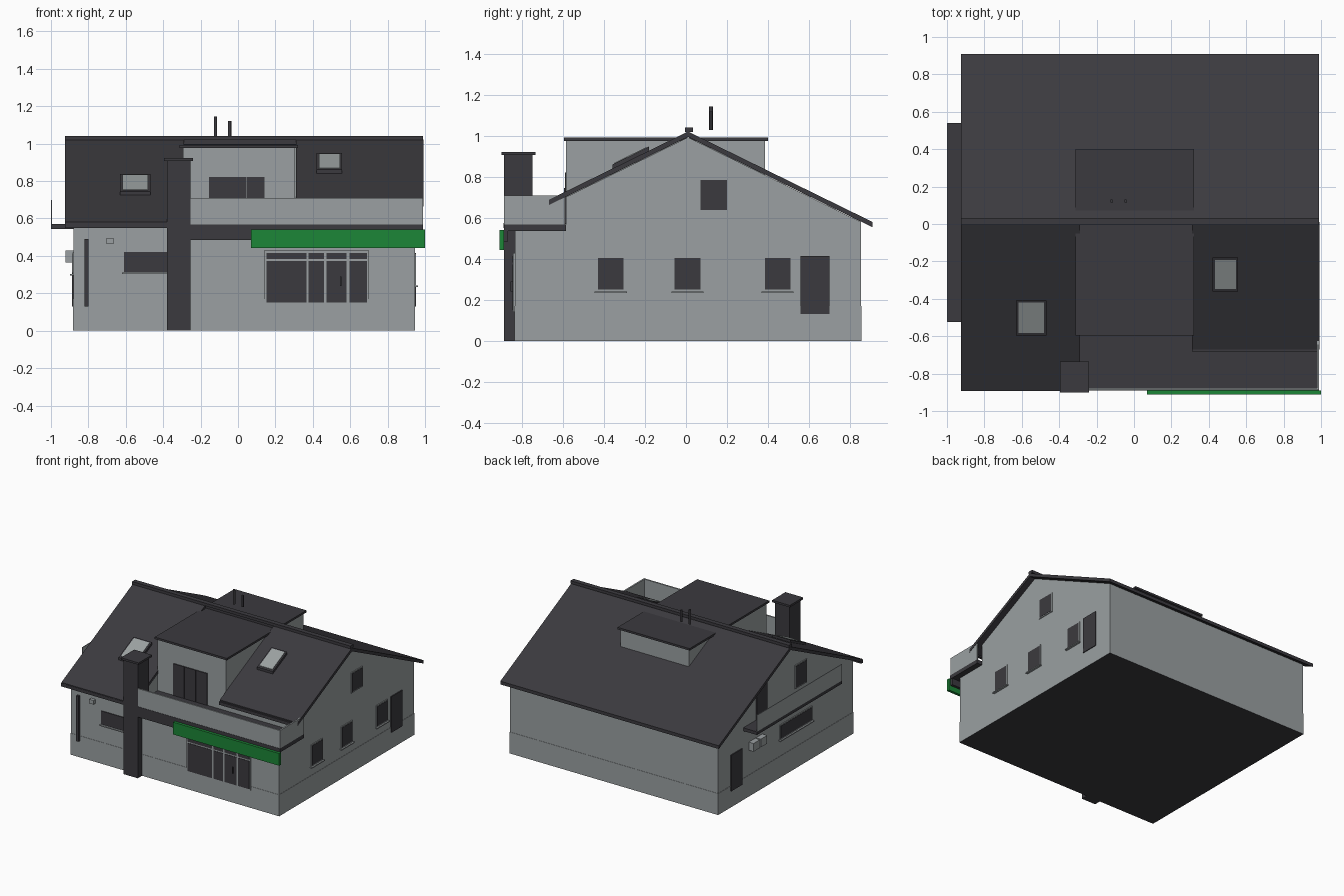
import bpy, bmesh, math
from mathutils import Vector

if "Cube" in bpy.data.objects:
    bpy.data.objects.remove(bpy.data.objects["Cube"])


def material(name, rgb):
    m = bpy.data.materials.new(name)
    m.diffuse_color = (*rgb, 1)
    m.use_nodes = True
    m.node_tree.nodes["Principled BSDF"].inputs["Base Color"].default_value = m.diffuse_color
    return m


WALL = material("pale grey render", (0.325, 0.352, 0.36))
DARK = material("charcoal", (0.044, 0.042, 0.049))
GREEN = material("sign green", (0.012, 0.24, 0.038))
GLASS = material("skylight glass", (0.33, 0.36, 0.36))


def prism(name, profile, x0, x1, mat):
    """Extrude a (y, z) outline along x."""
    bm = bmesh.new()
    ends = [[bm.verts.new((x, y, z)) for y, z in profile] for x in (x0, x1)]
    bm.faces.new(ends[0])
    bm.faces.new(ends[1][::-1])
    n = len(profile)
    for i in range(n):
        j = (i + 1) % n
        bm.faces.new((ends[0][i], ends[1][i], ends[1][j], ends[0][j]))
    bmesh.ops.recalc_face_normals(bm, faces=bm.faces)
    me = bpy.data.meshes.new(name)
    bm.to_mesh(me)
    bm.free()
    me.materials.append(mat)
    ob = bpy.data.objects.new(name, me)
    bpy.context.collection.objects.link(ob)
    return ob


def box(name, x, y, z, mat):
    return prism(name, [(y[0], z[0]), (y[1], z[0]), (y[1], z[1]), (y[0], z[1])], x[0], x[1], mat)


RIDGE_Y, RIDGE_Z, SLOPE, THICK = 0.01, 1.022, 0.49, 0.026


def roof_z(y):
    return RIDGE_Z - SLOPE * abs(y - RIDGE_Y)


def roof(name, x0, x1, eave):
    prism(name, [(RIDGE_Y, RIDGE_Z), (eave, roof_z(eave)), (eave, roof_z(eave) - THICK),
                 (RIDGE_Y, RIDGE_Z - THICK)], x0, x1, DARK)


def gable(name, x0, x1, front, back=0.855):
    d = THICK + 0.002
    prism(name, [(front, 0.54), (front, roof_z(front) - d), (RIDGE_Y, RIDGE_Z - d),
                 (back, roof_z(back) - d), (back, 0.54)], x0, x1, WALL)


# Walls, with a dark underside to the plinth
LEFT, RIGHT, FRONT, BACK = -0.88, 0.945, -0.835, 0.855
plinth = box("plinth", (LEFT - 0.002, RIGHT + 0.002), (FRONT - 0.002, BACK + 0.002), (0, 0.17), WALL)
plinth.data.materials.append(DARK)
for face in plinth.data.polygons:
    if face.normal.z < -0.9:
        face.material_index = 1
box("ground_floor", (LEFT, RIGHT), (FRONT, BACK), (0.17, 0.54), WALL)
gable("left_attic", LEFT, -0.295, FRONT)
gable("right_attic", 0.305, RIGHT, -0.585)
box("back_attic_wall", (-0.295, 0.305), (0.8, BACK), (0.54, 0.58), WALL)

# Roof slopes and ridge cap
roof("back_roof", -0.925, 0.99, 0.91)
roof("front_left_roof", -0.925, -0.29, -0.89)
roof("front_right_roof", 0.31, 0.992, -0.67)
box("ridge_cap", (-0.925, 0.99), (-0.005, 0.033), (1.02, 1.042), DARK)
box("left_gutter", (-0.925, -0.38), (-0.892, -0.872), (0.55, 0.575), DARK)
box("right_gutter", (0.31, 0.985), (-0.682, -0.662), (0.655, 0.68), DARK)

# Flat-roofed dormer running under the ridge
box("dormer", (-0.295, 0.305), (-0.585, 0.385), (0.56, 0.976), WALL)
box("dormer_roof", (-0.312, 0.32), (-0.597, 0.4), (0.976, 0.992), DARK)

# Front balcony with parapet, fascia beam and sign
box("balcony_floor", (-0.295, 0.99), (-0.89, -0.585), (0.537, 0.568), DARK)
box("front_parapet", (-0.255, 0.99), (-0.888, -0.876), (0.568, 0.71), WALL)
box("side_parapet", (0.978, 0.99), (-0.876, -0.59), (0.568, 0.71), WALL)
box("fascia_beam", (-0.255, 0.985), (-0.89, -0.87), (0.485, 0.537), DARK)
box("sign_board", (0.07, 1.0), (-0.912, -0.89), (0.443, 0.54), GREEN)

# Side balcony
box("side_balcony_floor", (-1.0, LEFT), (-0.525, 0.54), (0.545, 0.57), DARK)
box("side_balcony_rail", (-1.0, -0.995), (-0.525, 0.54), (0.57, 0.70), WALL)

# Chimney
box("chimney", (-0.38, -0.255), (-0.89, -0.75), (0, 0.907), DARK)
box("chimney_cap", (-0.395, -0.24), (-0.902, -0.735), (0.907, 0.923), DARK)

# Vent pipes
for x, top in ((-0.12, 1.145), (-0.045, 1.12)):
    bpy.ops.mesh.primitive_cylinder_add(vertices=12, radius=0.009, depth=top - 1.03,
                                        location=(x, 0.122, (top + 1.03) / 2))
    pipe = bpy.context.object
    pipe.name = "vent_pipe"
    pipe.data.materials.append(DARK)
    bpy.ops.object.shade_smooth_by_angle()


# Skylights lying on the front slopes
def skylight(x0, x1, y0, y1):
    def layer(name, inset, lo, hi, mat):
        a, b = y0 + inset, y1 - inset
        prism(name, [(a, roof_z(a) + lo), (b, roof_z(b) + lo), (b, roof_z(b) + hi),
                     (a, roof_z(a) + hi)], x0 + inset, x1 - inset, mat)
    layer("skylight_frame", 0, -0.005, 0.02, DARK)
    layer("skylight_glass", 0.012, 0.015, 0.024, GLASS)


skylight(-0.63, -0.468, -0.595, -0.408)
skylight(0.42, 0.557, -0.36, -0.18)


# Openings on the side walls: framed panes with optional sill
def side_opening(wall, y, z, sill=False, frame=0.008):
    s = 1 if wall > 0 else -1

    def plate(name, grow, depth, zz, mat):
        xs = sorted((wall, wall + s * depth))
        box(name, xs, (y[0] - grow, y[1] + grow), zz, mat)
    if frame:
        plate("window_frame", frame, 0.006, (z[0] - frame, z[1] + frame), WALL)
    plate("window_pane", 0, 0.008, z, DARK)
    if sill:
        plate("window_sill", 0.016, 0.018, (z[0] - 0.016, z[0] - 0.008), WALL)


for y in ((-0.43, -0.305), (-0.055, 0.07), (0.385, 0.51)):
    side_opening(RIGHT, y, (0.25, 0.405), sill=True)
side_opening(RIGHT, (0.56, 0.70), (0.13, 0.415), frame=0)
side_opening(RIGHT, (0.07, 0.20), (0.64, 0.785))
side_opening(LEFT, (0.56, 0.70), (0.13, 0.415), frame=0)
side_opening(LEFT, (-0.31, 0.08), (0.31, 0.41), sill=True)
side_opening(LEFT, (-0.24, -0.11), (0.64, 0.81))
side_opening(LEFT, (0.25, 0.38), (0.57, 0.82), frame=0)

# Air-conditioning boxes on the left wall
for y in (0.30, 0.39):
    box("wall_unit", (-0.922, LEFT), (y, y + 0.08), (0.365, 0.43), WALL)

# Shop window: pale frame with four bays, transom above
box("shop_frame", (0.14, 0.70), (-0.844, FRONT), (0.14, 0.43), WALL)
for a, b in ((0.152, 0.365), (0.378, 0.46), (0.473, 0.58), (0.595, 0.69)):
    box("shop_pane", (a, b), (-0.847, -0.844), (0.15, 0.372), DARK)
    box("transom_pane", (a, b), (-0.847, -0.844), (0.383, 0.415), DARK)
box("door_handle", (0.545, 0.553), (-0.856, -0.847), (0.24, 0.29), DARK)

# Front left window, downpipe and vent
box("front_window", (-0.61, -0.38), (-0.841, FRONT), (0.315, 0.42), DARK)
box("front_sill", (-0.62, -0.38), (-0.85, FRONT), (0.303, 0.311), WALL)
box("downpipe", (-0.82, -0.80), (-0.855, FRONT), (0.13, 0.49), DARK)
box("wall_vent", (-0.702, -0.665), (-0.86, FRONT), (0.463, 0.495), WALL)

# Dormer balcony door in three leaves
for i in range(3):
    x = -0.155 + i * 0.1
    box("balcony_door_leaf", (x, x + 0.098), (-0.592, -0.585), (0.57, 0.822), DARK)
